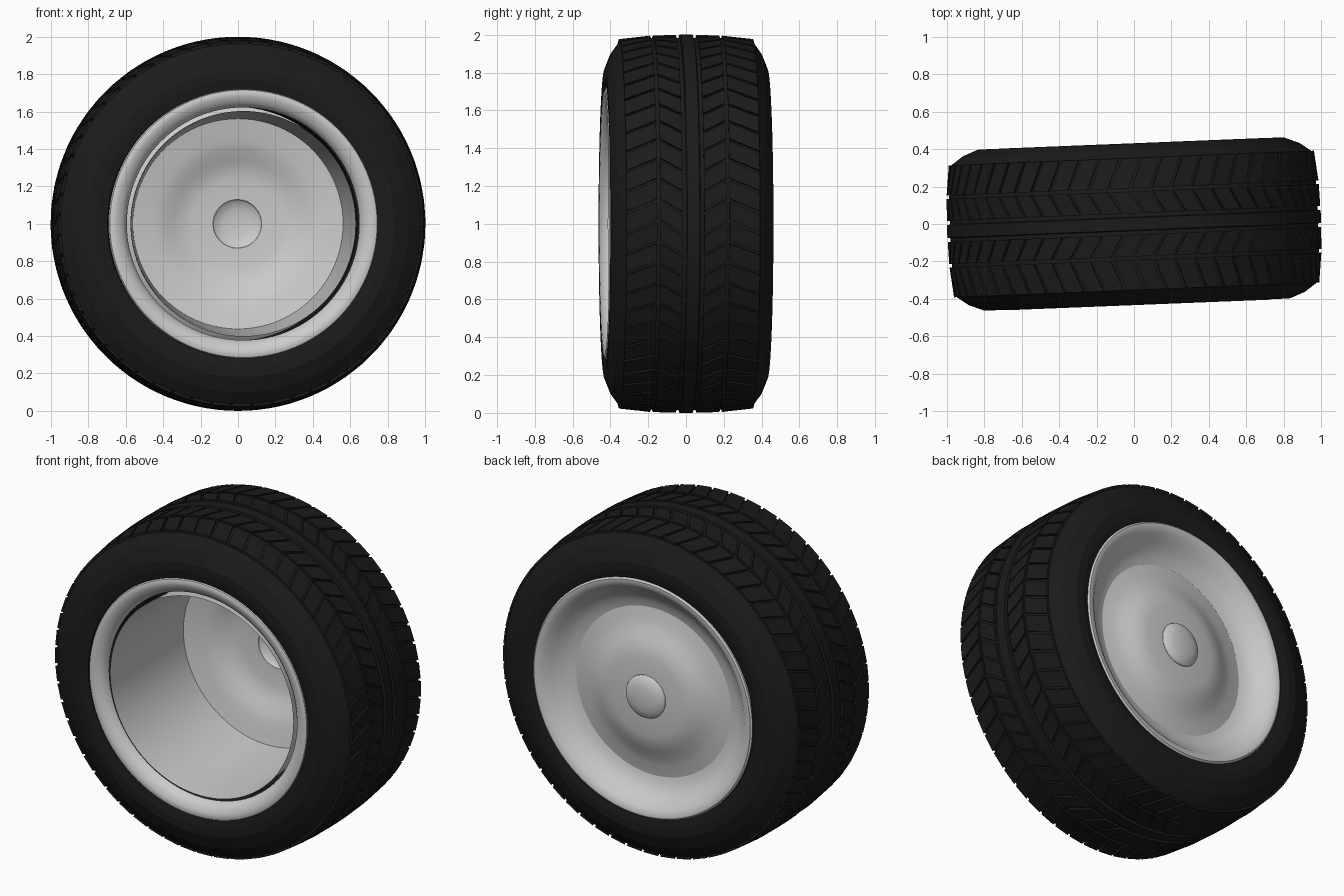
import bpy, bmesh, math
from mathutils import Matrix

if "Cube" in bpy.data.objects:
    bpy.data.objects.remove(bpy.data.objects["Cube"])

TILT = Matrix.Rotation(math.radians(2.3), 4, 'Z')
RIM_SHIFT = 0.012

rubber = bpy.data.materials.new("rubber")
rubber.diffuse_color = (0.011, 0.011, 0.011, 1)
rubber.use_nodes = True
rubber.node_tree.nodes["Principled BSDF"].inputs["Base Color"].default_value = rubber.diffuse_color


def polar(r, y, t):
    return (r * math.cos(t), y, r * math.sin(t))


def finish(name, bm, mat=None, dx=0.0, smooth=30):
    bmesh.ops.remove_doubles(bm, verts=bm.verts, dist=1e-5)
    bmesh.ops.recalc_face_normals(bm, faces=bm.faces)
    me = bpy.data.meshes.new(name)
    bm.to_mesh(me)
    bm.free()
    ob = bpy.data.objects.new(name, me)
    bpy.context.collection.objects.link(ob)
    ob.matrix_world = Matrix.Translation((dx, 0, 1)) @ TILT
    if mat:
        me.materials.append(mat)
    bpy.ops.object.select_all(action='DESELECT')
    ob.select_set(True)
    bpy.context.view_layer.objects.active = ob
    bpy.ops.object.shade_smooth_by_angle(angle=math.radians(smooth))
    return ob


def lathe(name, profile, segs=96, mat=None, dx=0.0, closed=False, smooth=30):
    """Revolve (radius, y) points around the axle."""
    bm = bmesh.new()
    rings = []
    for r, y in profile:
        if r == 0:
            rings.append([bm.verts.new((0, y, 0))] * segs)
        else:
            rings.append([bm.verts.new(polar(r, y, 2 * math.pi * i / segs)) for i in range(segs)])
    pairs = list(zip(rings, rings[1:]))
    if closed:
        pairs.append((rings[-1], rings[0]))
    for a, b in pairs:
        for i in range(segs):
            j = (i + 1) % segs
            quad = list(dict.fromkeys((a[i], a[j], b[j], b[i])))
            bm.faces.new(quad)
    return finish(name, bm, mat, dx, smooth)


# Tyre carcass with a raised centre rib; half profile mirrored across the middle
half = [(1.0, 0.033), (0.984, 0.037), (0.982, 0.18), (0.964, 0.352), (0.90, 0.398),
        (0.82, 0.43), (0.77, 0.431), (0.715, 0.42), (0.69, 0.33), (0.625, 0.30)]
lathe("tyre", [(r, -y) for r, y in reversed(half)] + half, 112, rubber, closed=True, smooth=12)


# Tread blocks: slanted prisms in a zigzag
def tread_row(name, side, y0, y1, r0, r1, shift0, shift1, count=56, fill=0.86):
    bm = bmesh.new()
    pitch = 2 * math.pi / count
    for k in range(count):
        t = k * pitch
        hw = pitch * fill / 2
        levels = []
        for drop in (0.03, 0.0):
            levels.append([bm.verts.new(polar(r - drop, side * y, t + s + d))
                           for y, r, s, d in ((y0, r0, shift0, -hw), (y0, r0, shift0, hw),
                                              (y1, r1, shift1, hw), (y1, r1, shift1, -hw))])
        low, top = levels
        bm.faces.new(top)
        for i in range(4):
            j = (i + 1) % 4
            bm.faces.new((low[i], low[j], top[j], top[i]))
    finish(name, bm, rubber)


for side, label in ((-1, "front"), (1, "back")):
    tread_row(label + "_inner_tread", side, 0.057, 0.174, 1.0, 0.996, 0.0, 0.07)
    tread_row(label + "_outer_tread", side, 0.192, 0.353, 0.995, 0.978, 0.07, 0.005)

# Front rim lip
lathe("front_rim_lip", [(0.722, -0.415), (0.715, -0.428), (0.70, -0.433), (0.68, -0.43),
                        (0.65, -0.415), (0.63, -0.395), (0.622, -0.37)], dx=RIM_SHIFT)

# Back rim dish: rounded lip rolling into a concave bowl
lathe("back_rim_dish", [(0.722, 0.423), (0.712, 0.432), (0.695, 0.432), (0.665, 0.415), (0.63, 0.38),
                        (0.59, 0.345), (0.55, 0.323), (0.51, 0.313)], dx=RIM_SHIFT)

# Inner barrel
lathe("rim_barrel", [(0.603, -0.39), (0.592, -0.2), (0.577, 0.1), (0.562, 0.297)], dx=RIM_SHIFT)

# Bulged disc with domed hub
lathe("wheel_disc", [(0.562, 0.297), (0.51, 0.308), (0.44, 0.32), (0.39, 0.336), (0.34, 0.36),
                     (0.29, 0.38), (0.24, 0.389), (0.13, 0.393)], dx=RIM_SHIFT)
lathe("hub_cap", [(0.13, 0.393), (0.126, 0.403), (0.11, 0.415), (0.075, 0.424), (0.035, 0.428), (0, 0.429)],
      32, dx=RIM_SHIFT)
